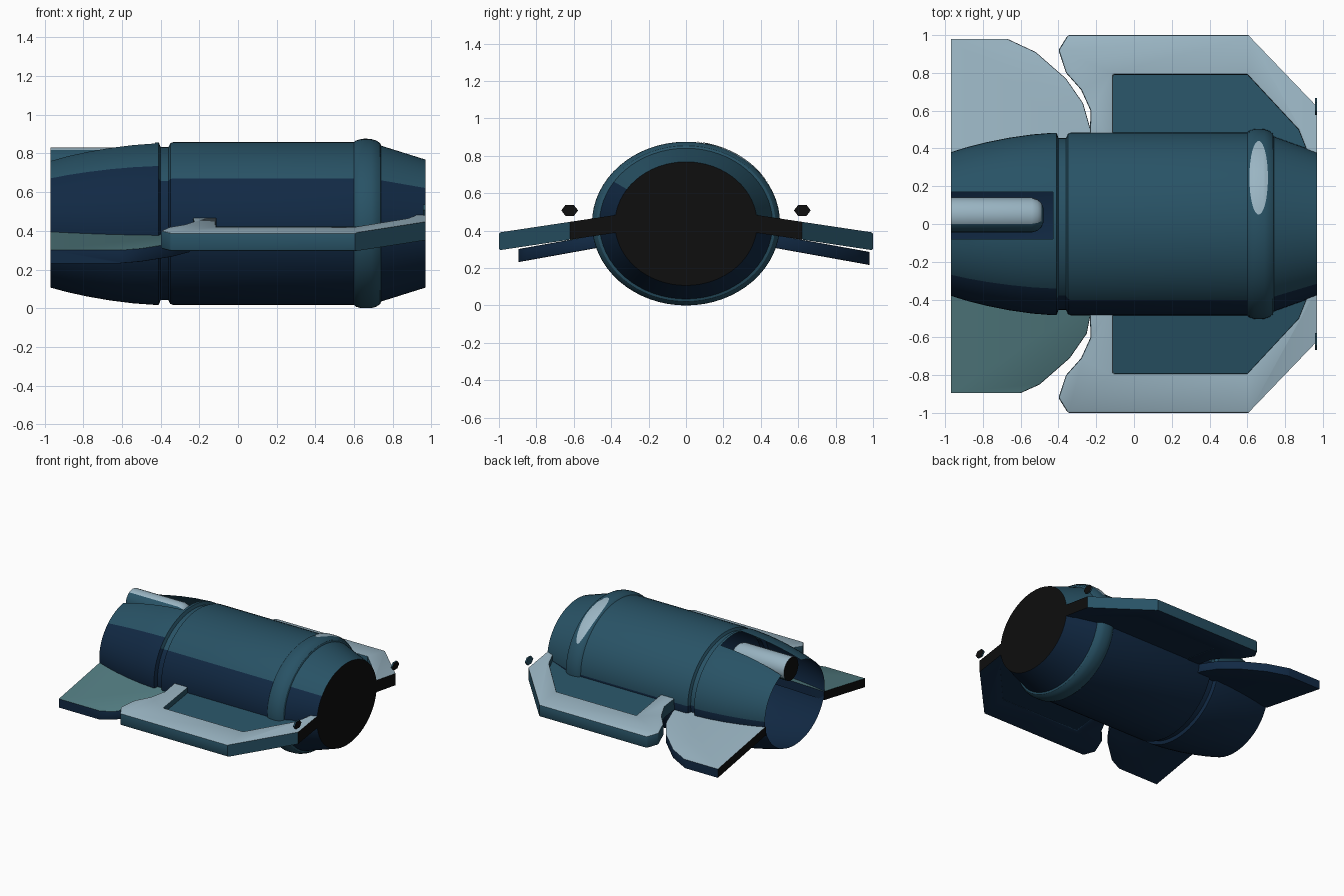
import bpy, bmesh
from math import sin, cos, pi, atan2, degrees, sqrt, radians

cube = bpy.data.objects.get("Cube")
if cube:
    bpy.data.objects.remove(cube, do_unlink=True)


def material(name, rgb):
    m = bpy.data.materials.new(name)
    m.use_nodes = True
    col = [((c / 255 + 0.055) / 1.055) ** 2.4 for c in rgb] + [1]
    m.diffuse_color = col
    node = next(n for n in m.node_tree.nodes if n.type == "BSDF_PRINCIPLED")
    node.inputs["Base Color"].default_value = col
    return m


PALETTE = [material("teal", (40, 82, 101)), material("navy", (17, 41, 68)),
           material("pale blue grey", (154, 181, 195)),
           material("sea green", (82, 124, 129)), material("black", (14, 14, 14))]
TEAL, NAVY, PALE, SEA, BLACK = range(5)
END, MID, SQUASH = 0.97, 0.4376, 0.87


def finish(name, bm, rule, smooth=30):
    """Colour faces by a rule and turn the bmesh into an object."""
    bm.normal_update()
    for f in bm.faces:
        f.material_index = rule(f)
    me = bpy.data.meshes.new(name)
    bm.to_mesh(me)
    bm.free()
    for m in PALETTE:
        me.materials.append(m)
    ob = bpy.data.objects.new(name, me)
    bpy.context.collection.objects.link(ob)
    bpy.ops.object.select_all(action="DESELECT")
    ob.select_set(True)
    bpy.context.view_layer.objects.active = ob
    bpy.ops.object.shade_smooth_by_angle(angle=radians(smooth))
    return ob


def loft(profile, yc, zc, squash, segs, cap_first, cap_last):
    """Elliptical rings along x, given as (x, radius) pairs."""
    bm = bmesh.new()
    rings = []
    for x, r in profile:
        angles = [2 * pi * i / segs for i in range(segs)]
        rings.append([bm.verts.new((x, yc + r * cos(a), zc + squash * r * sin(a)))
                      for a in angles])
    for a, b in zip(rings, rings[1:]):
        for i in range(segs):
            j = (i + 1) % segs
            bm.faces.new((a[i], a[j], b[j], b[i]))
    if cap_first:
        bm.faces.new(rings[0][::-1])
    if cap_last:
        bm.faces.new(rings[-1])
    bmesh.ops.recalc_face_normals(bm, faces=bm.faces)
    return bm


# Fuselage: open at the tail, closed at the nose, raised collar near the nose
HULL = [(-END, 0.38), (-0.88, 0.408), (-0.78, 0.433), (-0.66, 0.457), (-0.54, 0.474),
        (-0.43, 0.483), (-0.41, 0.483), (-0.4, 0.455), (-0.36, 0.455), (-0.35, 0.477),
        (-0.335, 0.484), (0.6, 0.484), (0.61, 0.494), (0.635, 0.502), (0.66, 0.503),
        (0.69, 0.502), (0.715, 0.494), (0.735, 0.478), (0.74, 0.463), (END, 0.38)]


def hull_radius(x):
    for (x0, r0), (x1, r1) in zip(HULL, HULL[1:]):
        if x0 <= x <= x1:
            return r0 + (r1 - r0) * (x - x0) / (x1 - x0)


def hull_colour(f):
    x, y, z = f.calc_center_median()
    if len(f.verts) > 10:
        return BLACK
    if 0.6 < x < 0.74:
        return TEAL
    if y > 0:
        return NAVY if z < MID else TEAL
    lift = degrees(atan2((z - MID) / SQUASH, -y))
    return NAVY if lift < (45 if x < -0.41 else 33.75) else TEAL


hull = loft(HULL, 0, MID, SQUASH, 64, False, True)
# Slot in the top of the tail
for y in (-0.08, 0.17):
    near = [f for f in hull.faces if f.calc_center_median().x < -0.43
            and f.calc_center_median().z > MID]
    geom = near + list({e for f in near for e in f.edges}) + list({v for f in near for v in f.verts})
    bmesh.ops.bisect_plane(hull, geom=geom, plane_co=(0, y, 0), plane_no=(0, 1, 0))
slot = [f for f in hull.faces if f.calc_center_median().x < -0.43
        and f.calc_center_median().z > MID and -0.08 < f.calc_center_median().y < 0.17]
bmesh.ops.delete(hull, geom=slot, context="FACES")
finish("fuselage", hull, hull_colour)

# Round-ended tube lying in the slot
TUBE_Y, TUBE_Z = 0.047, 0.738


def tube_colour(f):
    c = f.calc_center_median()
    if f.normal.x < -0.9:
        return BLACK
    t = degrees(atan2(c.z - TUBE_Z, c.y - TUBE_Y))
    return PALE if -30 < t < 120 and c.x < -0.49 else TEAL


tube = [(-END, 0.092), (-0.54, 0.092), (-0.51, 0.082), (-0.49, 0.064), (-0.478, 0.035)]
finish("slot_tube", loft(tube, TUBE_Y, TUBE_Z, 1, 24, True, True), tube_colour, 40)

# Pale oval marking on the collar
oval = bmesh.new()
rows = []
for k in range(1, 9):
    row = []
    for i in range(40):
        a = 2 * pi * i / 40
        x, y = 0.66 + 0.049 * k / 8 * cos(a), 0.245 + 0.195 * k / 8 * sin(a)
        row.append(oval.verts.new((x, y, MID + 0.004 + SQUASH * sqrt(hull_radius(x) ** 2 - y * y))))
    rows.append(row)
oval.faces.new(rows[0])
for a, b in zip(rows, rows[1:]):
    for i in range(40):
        j = (i + 1) % 40
        oval.faces.new((a[i], b[i], b[j], a[j]))
finish("collar_oval", oval, lambda f: PALE)


def slab(name, outline, side, top, slope, thick, bevel, rule):
    """Sloping plate; top is its height at |y| = 1."""
    bm = bmesh.new()
    lower = [bm.verts.new((x, side * y, top + slope * (1 - y) - thick)) for x, y in outline]
    base = bm.faces.new(lower)
    moved = bmesh.ops.extrude_face_region(bm, geom=[base], use_keep_orig=True)["geom"]
    for v in moved:
        if isinstance(v, bmesh.types.BMVert):
            v.co.z += thick
    bmesh.ops.recalc_face_normals(bm, faces=bm.faces)
    if bevel:
        edges = [e for e in bm.edges if len(e.link_faces) == 2
                 and e.calc_face_angle(0) > radians(50)
                 and all(abs(v.co.x) < 0.96 for v in e.verts)]
        bmesh.ops.bevel(bm, geom=edges, offset=bevel, segments=2, profile=0.5, affect="EDGES")
    return finish(name, bm, rule, 35)


def plate_colour(top, edge, cut):
    """Top face, cut end face, underside and edges."""
    def rule(f):
        if f.normal.x * cut > 0.95 and abs(f.calc_center_median().x) > 0.965:
            return BLACK
        if f.normal.z > 0.6:
            return top
        return NAVY if f.normal.z < -0.6 else edge
    return rule


RIM_OUT = [(-0.235, 0.42), (-0.23, 0.6), (-0.28, 0.71), (-0.36, 0.8), (-0.4, 0.92),
           (-0.35, 1), (0.605, 1), (END, 0.62), (END, 0.34)]
RIM_IN = [(0.92, 0.34), (0.91, 0.4), (0.87, 0.5), (0.6, 0.79), (-0.11, 0.79), (-0.11, 0.42)]
PANEL = [(-0.15, 0.42), (-0.15, 0.82), (0.62, 0.82), (0.9, 0.52), (0.94, 0.36)]
TAIL = [(-END, 0.37), (-END, 0.98), (-0.67, 0.98), (-0.52, 0.91), (-0.36, 0.77),
        (-0.27, 0.64), (-0.23, 0.5), (-0.23, 0.42)]
TAIL_SHORT = [(-END, 0.37), (-END, 0.895), (-0.6, 0.895), (-0.5, 0.85), (-0.34, 0.71),
              (-0.25, 0.58), (-0.23, 0.48), (-0.23, 0.42)]

for side, word in ((1, "back"), (-1, "front")):
    # Wing with a raised rim round a sunken panel
    slab(word + "_wing_rim", RIM_OUT + RIM_IN, side, 0.39, 0.15, 0.095, 0.01,
         plate_colour(PALE, TEAL, 1))
    slab(word + "_wing_panel", PANEL, side, 0.345, 0.15, 0.046, 0,
         plate_colour(TEAL, TEAL, 1))
    # Tailplane
    slab(word + "_tailplane", TAIL if side > 0 else TAIL_SHORT, side, 0.283, 0.18, 0.07, 0.006,
         plate_colour(PALE if side > 0 else SEA, NAVY, -1))
    # Small stud beside the nose
    stud = loft([(0.957, 0.045), (END, 0.045)], side * 0.622, 0.508, 0.75, 6, True, True)
    finish(word + "_nose_stud", stud, lambda f: BLACK if f.normal.x > 0.9 else TEAL)
